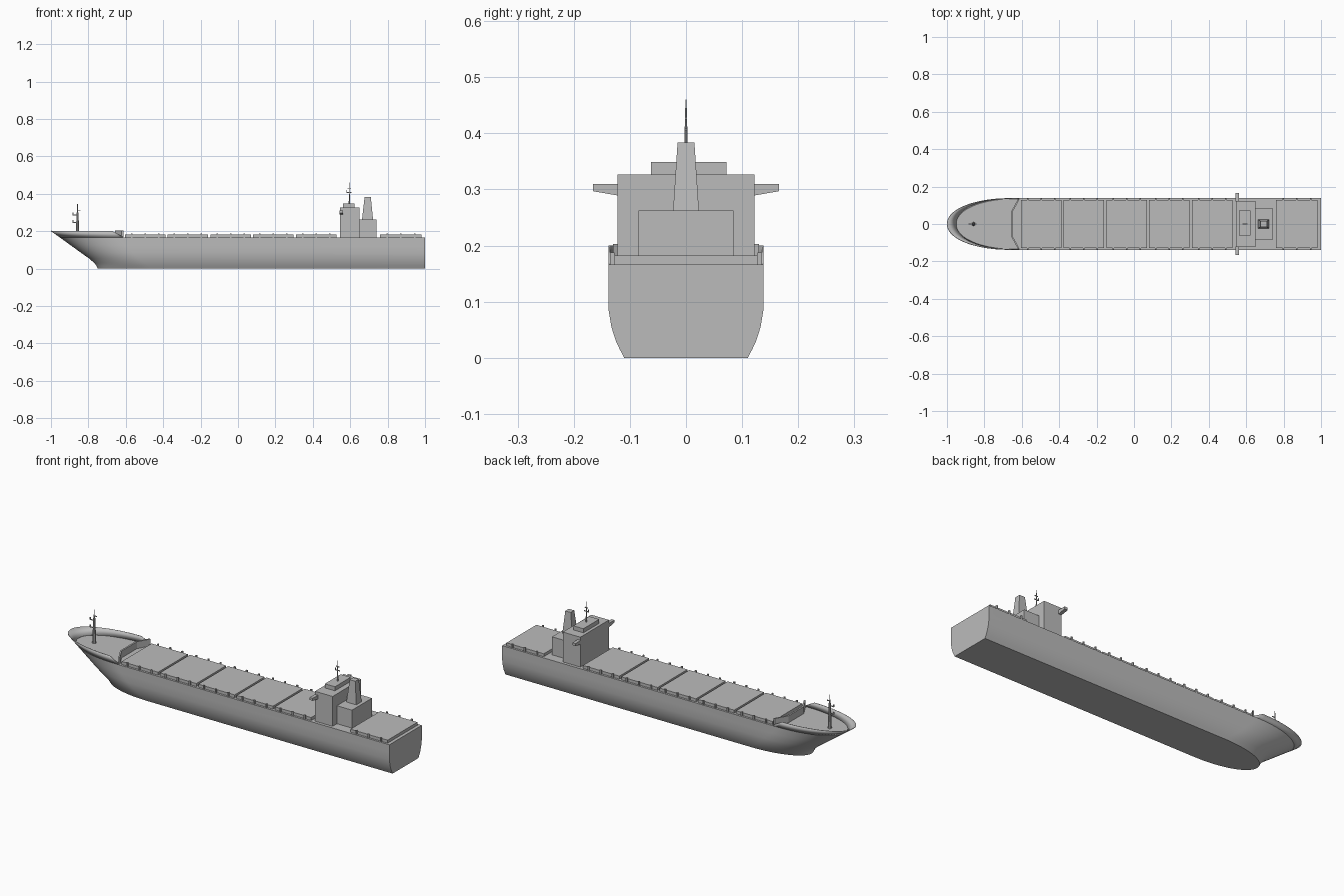
import bpy, bmesh, math

if "Cube" in bpy.data.objects:
    bpy.data.objects.remove(bpy.data.objects["Cube"])

grey = bpy.data.materials.new("ship grey")
grey.diffuse_color = (0.5, 0.5, 0.5, 1)
grey.use_nodes = True
grey.node_tree.nodes["Principled BSDF"].inputs["Base Color"].default_value = grey.diffuse_color


def add_object(name, verts, faces, smooth=False):
    mesh = bpy.data.meshes.new(name)
    mesh.from_pydata(verts, [], faces)
    bm = bmesh.new()
    bm.from_mesh(mesh)
    bmesh.ops.remove_doubles(bm, verts=bm.verts, dist=1e-5)
    bmesh.ops.recalc_face_normals(bm, faces=bm.faces)
    bm.to_mesh(mesh)
    bm.free()
    mesh.materials.append(grey)
    obj = bpy.data.objects.new(name, mesh)
    bpy.context.collection.objects.link(obj)
    if smooth:
        bpy.ops.object.select_all(action='DESELECT')
        obj.select_set(True)
        bpy.context.view_layer.objects.active = obj
        bpy.ops.object.shade_smooth_by_angle(angle=math.radians(30))
    return obj


def frustum(name, bottom, top, z0, z1):
    """Block between two rectangles given as (x0, x1, y0, y1)."""
    verts = []
    for (x0, x1, y0, y1), z in ((bottom, z0), (top, z1)):
        verts += [(x0, y0, z), (x1, y0, z), (x1, y1, z), (x0, y1, z)]
    faces = [(3, 2, 1, 0), (4, 5, 6, 7)]
    faces += [(i, (i + 1) % 4, (i + 1) % 4 + 4, i + 4) for i in range(4)]
    return add_object(name, verts, faces)


def box(name, x0, x1, y0, y1, z0, z1):
    return frustum(name, (x0, x1, y0, y1), (x0, x1, y0, y1), z0, z1)


def pole(name, x, z0, z1, r0, r1, sides=10):
    ring = [(math.cos(2 * math.pi * i / sides), math.sin(2 * math.pi * i / sides))
            for i in range(sides)]
    verts = [(x + r * c, r * s, z) for r, z in ((r0, z0), (r1, z1)) for c, s in ring]
    faces = [tuple(range(sides)), tuple(range(sides, 2 * sides))]
    faces += [(i, (i + 1) % sides, (i + 1) % sides + sides, i + sides) for i in range(sides)]
    return add_object(name, verts, faces, True)


# Hull waterlines: height, stem x, half beam, x where the bow curve ends
DECK = 0.166
LEVELS = [(0, -0.75, 0.110, -0.46), (0.015, -0.757, 0.118, -0.48),
          (0.03, -0.768, 0.125, -0.50), (0.055, -0.797, 0.133, -0.53),
          (0.085, -0.84, 0.138, -0.56), (0.125, -0.895, 0.138, -0.60),
          (DECK, -0.952, 0.138, -0.64), (0.2, -1.0, 0.138, -0.67)]
N = 24


def waterline(level):
    z, stem, beam, end = level
    half = []
    for i in range(N + 1):
        a = math.pi / 2 * i / N
        half.append((end - (end - stem) * math.cos(a), beam * math.sin(a) ** 0.95, z))
    half.append((1.0, beam, z))
    return [(x, -y, zz) for x, y, zz in reversed(half)] + half[1:]


# Hull body with bottom, deck and transom
rows = [waterline(l) for l in LEVELS[:-1]]
M = len(rows[0])
verts = [v for row in rows for v in row]
faces = [(r * M + i, r * M + i + 1, (r + 1) * M + i + 1, (r + 1) * M + i)
         for r in range(len(rows) - 1) for i in range(M - 1)]
faces += [tuple(range(M)), tuple(range((len(rows) - 1) * M, len(rows) * M))]
faces.append(tuple(r * M for r in range(len(rows)))
             + tuple(r * M + M - 1 for r in reversed(range(len(rows)))))
add_object("hull", verts, faces, True)

# Bow bulwark, ramping down to the deck at its after end
low, high = waterline(LEVELS[-2])[1:-1], waterline(LEVELS[-1])[1:-1]
low = [(-0.615, -0.138, DECK)] + low + [(-0.615, 0.138, DECK)]
high = [(-0.615, -0.138, DECK + 0.004)] + high + [(-0.615, 0.138, DECK + 0.004)]
K = len(low)
bulwark = add_object("bow_bulwark", low + high,
                     [(i, i + 1, K + i + 1, K + i) for i in range(K - 1)], True)
solid = bulwark.modifiers.new("plate", 'SOLIDIFY')
solid.thickness = 0.003
solid.offset = -1

# Breakwater: bent plate across the deck behind the bow
path = [(-0.622, -0.130), (-0.658, -0.065), (-0.658, 0.065), (-0.622, 0.130)]
verts = [(x + dx, y, z) for z in (DECK, 0.203) for dx in (0, 0.009) for x, y in path]
faces = []
for i in range(3):
    faces += [(i, i + 1, i + 9, i + 8), (i + 4, i + 5, i + 13, i + 12),
              (i, i + 1, i + 5, i + 4), (i + 8, i + 9, i + 13, i + 12)]
faces += [(0, 4, 12, 8), (3, 7, 15, 11)]
add_object("breakwater", verts, faces)

# Cargo hatch covers and the small posts along them
HATCHES = [(-0.605 + 0.2285 * i, -0.388 + 0.2285 * i) for i in range(5)] + [(0.76, 0.982)]
for n, (x0, x1) in enumerate(HATCHES):
    box(f"hatch_cover_{n + 1}", x0, x1, -0.127, 0.127, DECK - 0.002, 0.182)
    for k in range(3):
        x = x0 + (x1 - x0) * (k + 0.5) / 3
        for side in (-1, 1):
            y = side * 0.131
            box("deck_post", x - 0.004, x + 0.004, y - 0.004, y + 0.004, DECK - 0.002, 0.188)

# Deckhouse, after house and wheelhouse roof
box("deckhouse", 0.545, 0.65, -0.122, 0.122, DECK - 0.002, 0.327)
box("after_house", 0.65, 0.74, -0.085, 0.085, DECK - 0.002, 0.263)
box("wheelhouse_roof", 0.562, 0.622, -0.062, 0.072, 0.327, 0.349)

# Bridge wings, thinner toward the tips
for side in (-1, 1):
    section = [(0.12, 0.289), (0.166, 0.297), (0.166, 0.31), (0.12, 0.31)]
    verts = [(x, side * y, z) for x in (0.543, 0.562) for y, z in section]
    faces = [(0, 1, 2, 3), (4, 5, 6, 7)]
    faces += [(i, (i + 1) % 4, (i + 1) % 4 + 4, i + 4) for i in range(4)]
    add_object("bridge_wing", verts, faces)

# Funnel with exhaust outlet
frustum("funnel", (0.663, 0.722, -0.023, 0.023), (0.677, 0.71, -0.015, 0.015), 0.263, 0.384)

# Masts with fore-and-aft arms
pole("radar_mast", 0.595, 0.349, 0.445, 0.003, 0.002)
pole("radar_mast_tip", 0.595, 0.445, 0.46, 0.001, 0.001)
pole("fore_mast", -0.858, DECK - 0.002, 0.30, 0.010, 0.005)
pole("fore_mast_tip", -0.858, 0.30, 0.345, 0.003, 0.0015)
for x0, x1, z in ((-0.882, -0.858, 0.285), (-0.882, -0.858, 0.245),
                  (-0.858, -0.842, 0.31), (0.582, 0.608, 0.405), (0.586, 0.604, 0.425)):
    box("mast_arm", x0, x1, -0.002, 0.002, z, z + 0.004)
for x, z in ((-0.882, 0.285), (-0.882, 0.245), (0.582, 0.405)):
    box("mast_light", x - 0.002, x + 0.002, -0.002, 0.002, z, z + 0.014)
